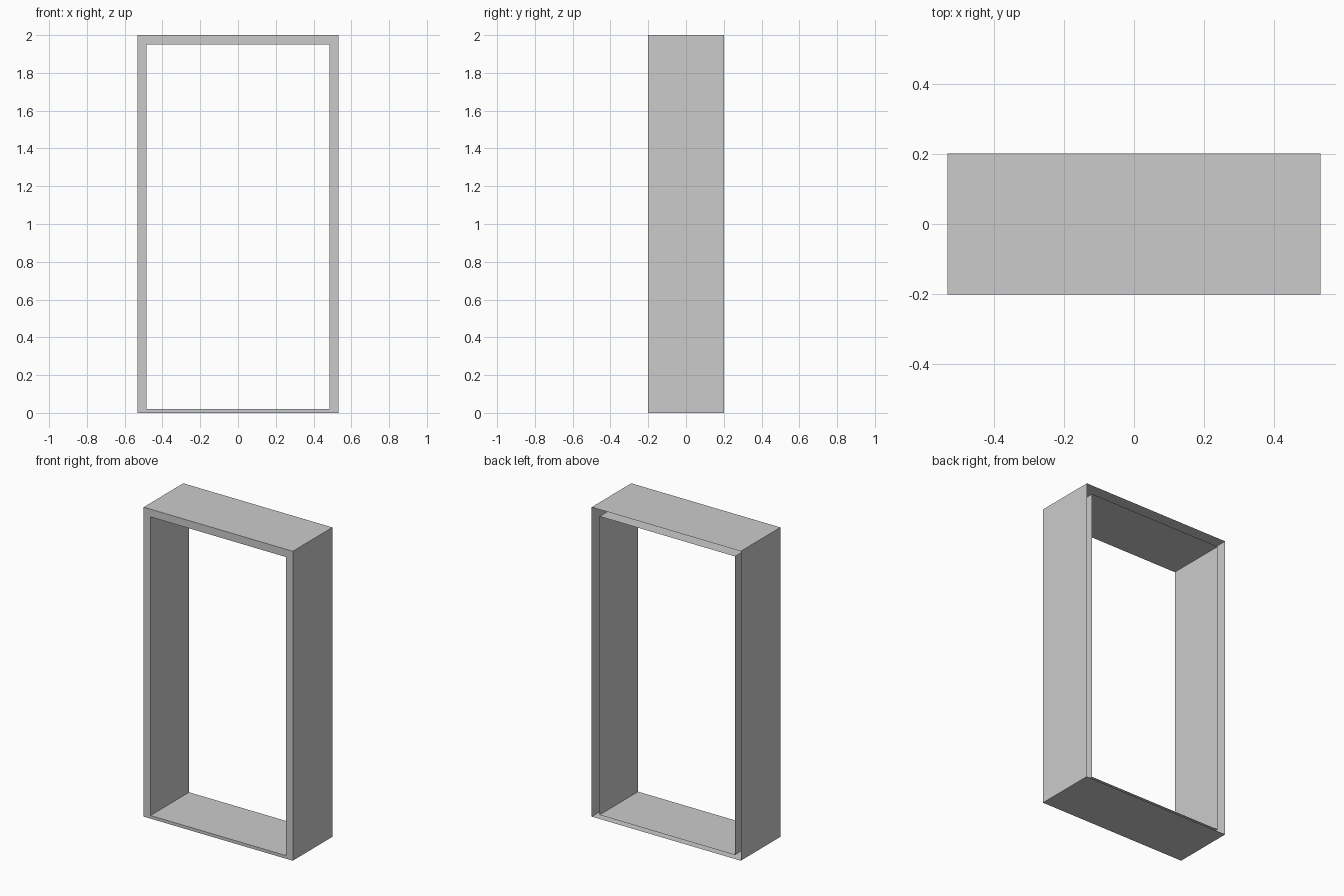
import bpy
import bmesh

if "Cube" in bpy.data.objects:
    bpy.data.objects.remove(bpy.data.objects["Cube"])

W, H, D = 0.533, 2.0, 0.202            # outer half width, height, half depth
IW, IZ0, IZ1 = 0.484, 0.02, 1.95       # opening half width, bottom, top
LINER_BACK = D - 0.01                  # liner stops just short of the back

bm = bmesh.new()


def ring(hw, z0, z1, y):
    return [bm.verts.new((x, y, z))
            for x, z in ((-hw, z0), (hw, z0), (hw, z1), (-hw, z1))]


def bridge(a, b):
    for i in range(4):
        j = (i + 1) % 4
        bm.faces.new((a[i], a[j], b[j], b[i]))


# Hollow casing, open at the back: outer shell, front trim, inner liner
rings = [ring(W, 0, H, D), ring(W, 0, H, -D),
         ring(IW, IZ0, IZ1, -D), ring(IW, IZ0, IZ1, LINER_BACK)]
for a, b in zip(rings, rings[1:]):
    bridge(a, b)
bmesh.ops.reverse_faces(bm, faces=bm.faces[:])
bm.normal_update()

# Make sure the front trim faces forward
front = min(bm.faces, key=lambda f: f.calc_center_median().y)
if front.normal.y > 0:
    bmesh.ops.reverse_faces(bm, faces=bm.faces[:])

mesh = bpy.data.meshes.new("door_frame")
bm.to_mesh(mesh)
bm.free()
bpy.context.collection.objects.link(bpy.data.objects.new("door_frame", mesh))
